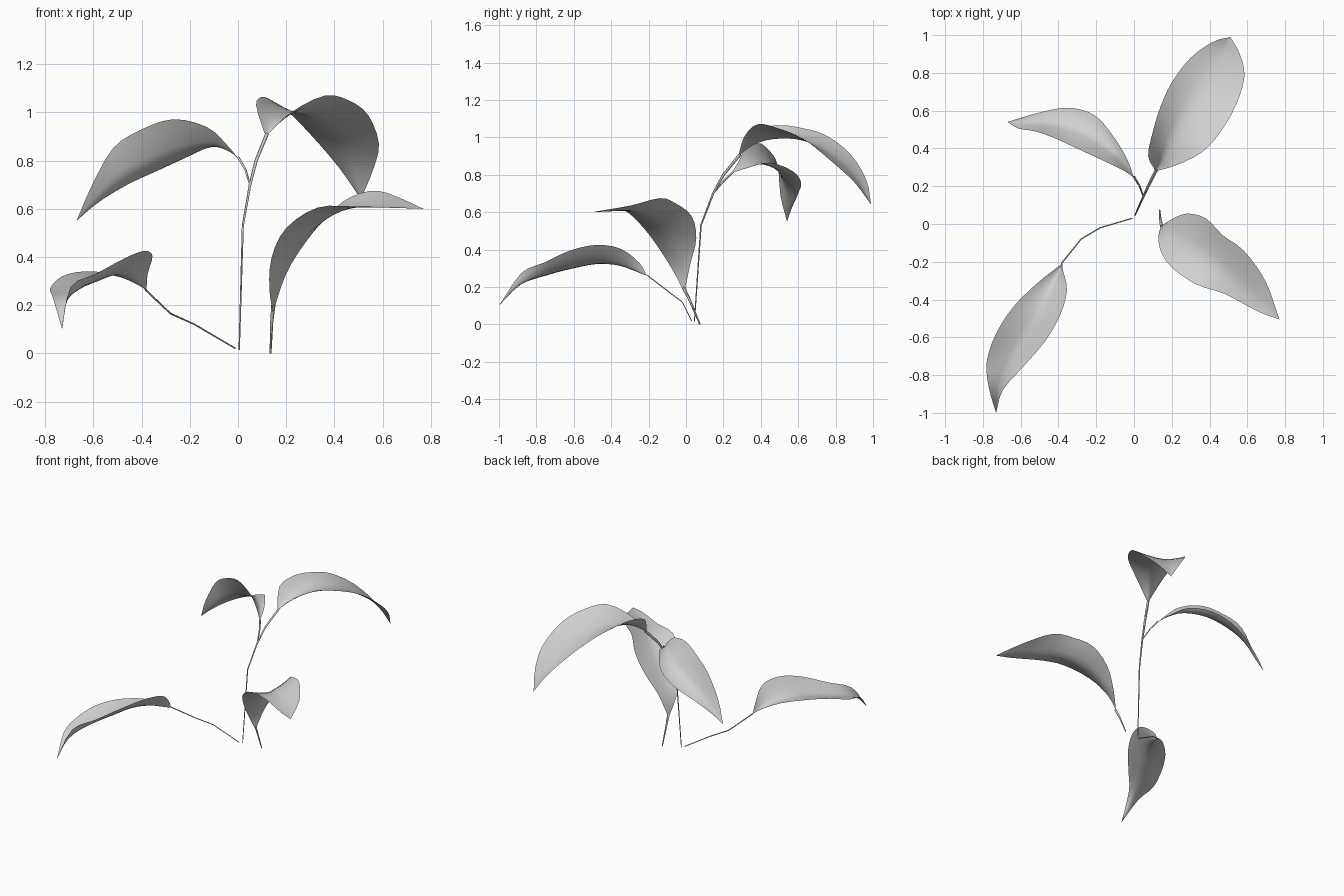
import bpy
from mathutils import Vector

if "Cube" in bpy.data.objects:
    bpy.data.objects.remove(bpy.data.objects["Cube"], do_unlink=True)

leaf_grey = bpy.data.materials.new("leaf_grey")
leaf_grey.use_nodes = True
colour = (0.64, 0.64, 0.64, 1)
leaf_grey.diffuse_color = colour
leaf_grey.node_tree.nodes["Principled BSDF"].inputs["Base Color"].default_value = colour


def add_mesh(name, verts, faces):
    mesh = bpy.data.meshes.new(name)
    mesh.from_pydata(verts, [], faces)
    mesh.materials.append(leaf_grey)
    mesh.shade_smooth()
    obj = bpy.data.objects.new(name, mesh)
    bpy.context.collection.objects.link(obj)


def grid_faces(rows, cols):
    faces = []
    for r in range(rows - 1):
        for c in range(cols - 1):
            a = r * cols + c
            faces.append((a, a + 1, a + cols + 1, a + cols))
    return faces


def spline(points, steps):
    """Resample a list of points along a Catmull-Rom curve."""
    pts = [Vector(p) for p in points]
    pts = [2 * pts[0] - pts[1]] + pts + [2 * pts[-1] - pts[-2]]
    result = []
    for a, b, c, d in zip(pts, pts[1:], pts[2:], pts[3:]):
        for i in range(steps):
            t = i / steps
            result.append(b + (c - a) * t / 2 + (2 * a - 5 * b + 4 * c - d) * t * t / 2
                          + (3 * b - a - 3 * c + d) * t ** 3 / 2)
    return result + [pts[-2]]


def add_leaf(name, base, tip, edge_a, rib, edge_b, steps=3, cols=9):
    """Loft a curved blade through two edges and the midrib between them."""
    lines = [spline([base] + line + [tip], steps) for line in (edge_a, rib, edge_b)]
    verts = []
    for a, m, b in zip(*lines):
        for c in range(cols):
            u = 2 * c / (cols - 1) - 1
            curved = a * u * (u - 1) / 2 + m * (1 - u * u) + b * u * (u + 1) / 2
            straight = m.lerp(b if u > 0 else a, abs(u))
            verts.append(curved.lerp(straight, 0.5))
    add_mesh(name, verts, grid_faces(len(lines[0]), cols))


def add_stem(name, points, start, end):
    """Thin tapering stalk swept along a path."""
    curve = bpy.data.curves.new(name, "CURVE")
    curve.dimensions = "3D"
    curve.bevel_depth = 1
    curve.bevel_resolution = 0
    path = curve.splines.new("POLY")
    path.points.add(len(points) - 1)
    for i, (p, co) in enumerate(zip(path.points, points)):
        p.co = (*co, 1)
        p.radius = start + (end - start) * i / (len(points) - 1)
    curve.materials.append(leaf_grey)
    obj = bpy.data.objects.new(name, curve)
    bpy.context.collection.objects.link(obj)


# Large leaf arching to the back
add_leaf("back_leaf", (.115, .28, .9), (.51, .99, .64),
         [(.075, .36, 1.03), (.1, .49, 1.065), (.14, .62, 1.05), (.2, .75, 1.01),
          (.3, .88, .91), (.42, .965, .77)],
         [(.16, .36, .96), (.21, .46, .99), (.28, .59, .99), (.35, .71, .95),
          (.42, .83, .87), (.47, .92, .77)],
         [(.22, .31, 1), (.36, .38, 1.07), (.46, .49, 1.05), (.54, .63, .99),
          (.585, .78, .87), (.56, .9, .76)])

# Leaf drooping to the back right
add_leaf("back_right_leaf", (0, .245, .81), (-.67, .54, .55),
         [(-.05, .28, .87), (-.13, .32, .94), (-.27, .385, .972), (-.41, .45, .925),
          (-.52, .49, .85), (-.61, .505, .69)],
         [(-.04, .3, .84), (-.11, .38, .86), (-.23, .47, .835), (-.37, .52, .78),
          (-.5, .535, .715), (-.6, .535, .62)],
         [(-.035, .34, .84), (-.1, .45, .865), (-.2, .57, .82), (-.33, .615, .76),
          (-.46, .6, .7), (-.59, .565, .62)])

# Leaf rising and spreading to the front left
add_leaf("front_left_leaf", (.145, -.01, .17), (.77, -.505, .6),
         [(.2, .025, .33), (.28, .055, .46), (.38, .03, .58), (.47, -.06, .65),
          (.58, -.14, .675), (.695, -.3, .635)],
         [(.165, -.02, .3), (.23, -.08, .43), (.33, -.14, .53), (.43, -.22, .59),
          (.54, -.3, .61), (.68, -.41, .605)],
         [(.13, -.06, .27), (.14, -.14, .4), (.2, -.23, .52), (.33, -.32, .605),
          (.48, -.37, .61), (.66, -.465, .605)])

# Low leaf reaching to the front right
add_leaf("front_right_leaf", (-.38, -.21, .26), (-.73, -1, .1),
         [(-.375, -.25, .33), (-.355, -.35, .405), (-.39, -.48, .425), (-.47, -.62, .395),
          (-.59, -.76, .33), (-.695, -.88, .275)],
         [(-.4, -.26, .28), (-.45, -.36, .315), (-.51, -.48, .325), (-.58, -.61, .3),
          (-.66, -.75, .265), (-.715, -.89, .21)],
         [(-.42, -.24, .29), (-.52, -.32, .33), (-.64, -.44, .34), (-.73, -.58, .32),
          (-.78, -.73, .27), (-.768, -.87, .23)])

# Stalks
add_stem("main_stem", [(.005, .045, .015), (.02, .08, .53), (.05, .145, .7),
                       (.075, .2, .8), (.12, .29, .91)], .003, .009)
add_stem("branch_stem", [(.05, .145, .7), (.03, .2, .765), (0, .25, .815)], .004, .006)
add_stem("front_left_stem", [(.135, .075, 0), (.14, .02, .13), (.147, -.015, .2)], .004, .009)
add_stem("front_right_stem", [(-.01, .03, .02), (-.18, -.02, .12), (-.28, -.08, .165),
                              (-.385, -.21, .265)], .003, .004)
